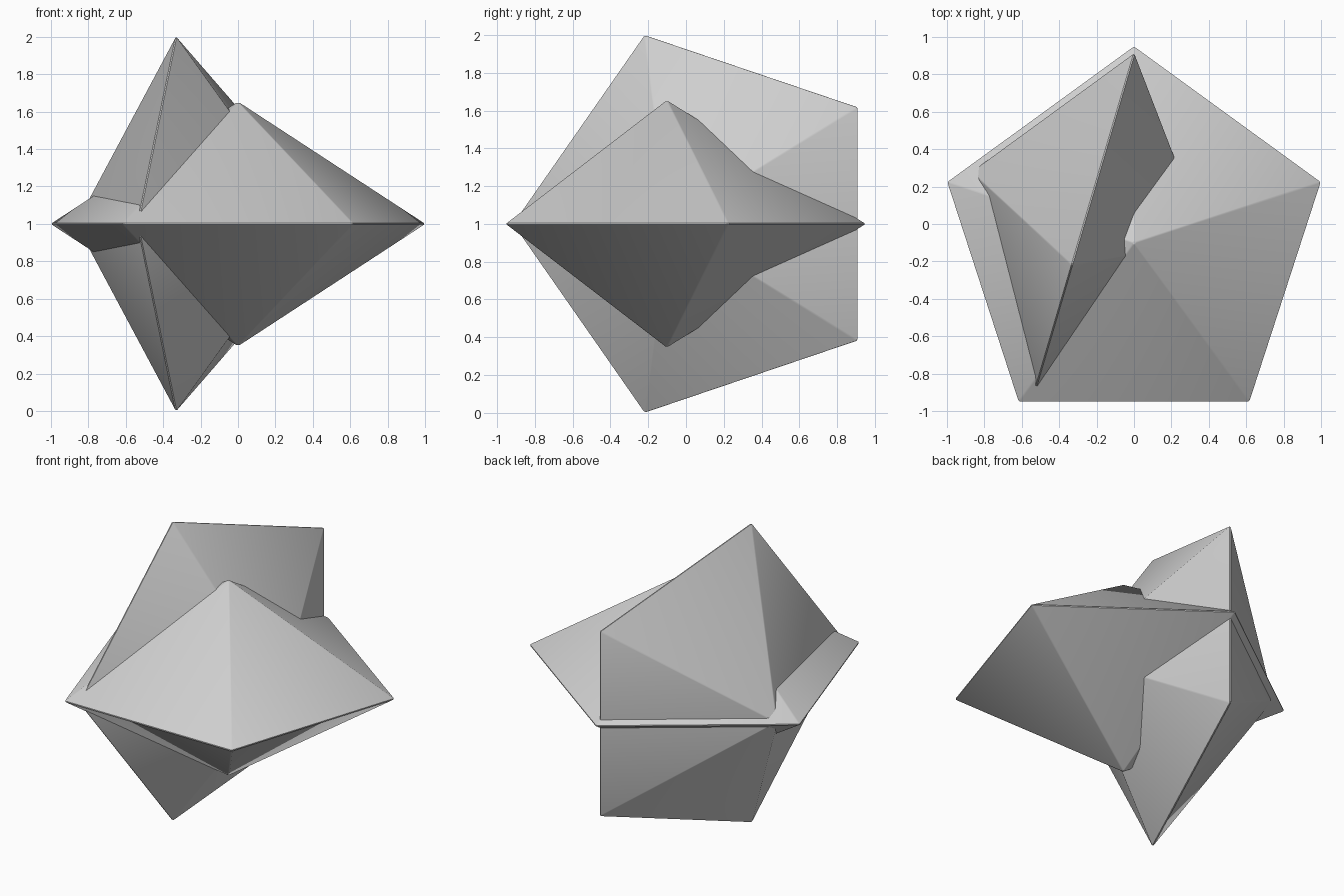
import bpy
import bmesh
from math import sin, cos, tau, radians
from mathutils import Matrix

if "Cube" in bpy.data.objects:
    bpy.data.objects.remove(bpy.data.objects["Cube"], do_unlink=True)

grey = bpy.data.materials.new("plain grey")
grey.use_nodes = True
colour = (0.62, 0.62, 0.62, 1)
grey.diffuse_color = colour
grey.node_tree.nodes["Principled BSDF"].inputs["Base Color"].default_value = colour

RADIUS = 1.055   # pentagon corner radius
HEIGHT = 0.655   # apex distance from the pentagon plane


def bipyramid(name, matrix):
    """Pentagonal bipyramid with equal edges, first corner on local +y."""
    bm = bmesh.new()
    ring = [bm.verts.new((RADIUS * sin(tau * i / 5), RADIUS * cos(tau * i / 5), 0))
            for i in range(5)]
    for side in (1, -1):
        apex = bm.verts.new((0, 0, side * HEIGHT))
        for i in range(5):
            bm.faces.new((ring[i], ring[(i + 1) % 5], apex))
    bmesh.ops.recalc_face_normals(bm, faces=bm.faces)
    # Slightly softened edges
    bmesh.ops.bevel(bm, geom=bm.edges[:], offset=0.006, segments=1,
                    affect='EDGES', profile=0.5)
    bm.transform(matrix)
    mesh = bpy.data.meshes.new(name)
    bm.to_mesh(mesh)
    bm.free()
    mesh.materials.append(grey)
    obj = bpy.data.objects.new(name, mesh)
    bpy.context.collection.objects.link(obj)
    bpy.ops.object.select_all(action='DESELECT')
    obj.select_set(True)
    bpy.context.view_layer.objects.active = obj
    bpy.ops.object.shade_smooth_by_angle(angle=radians(30))
    return obj


# Flat-lying solid, apexes pointing up and down
bipyramid("lying_bipyramid", Matrix.Translation((0, -0.1, 1)))

# Upright solid, its pentagon standing in a vertical plane, one corner forward
stand = Matrix.Rotation(radians(90), 4, 'Y')
forward = Matrix.Rotation(radians(180), 4, 'Z')
turn = Matrix.Rotation(radians(-16.4), 4, 'Z')
bipyramid("standing_bipyramid",
          Matrix.Translation((-0.24, 0.093, 1)) @ turn @ stand @ forward)
